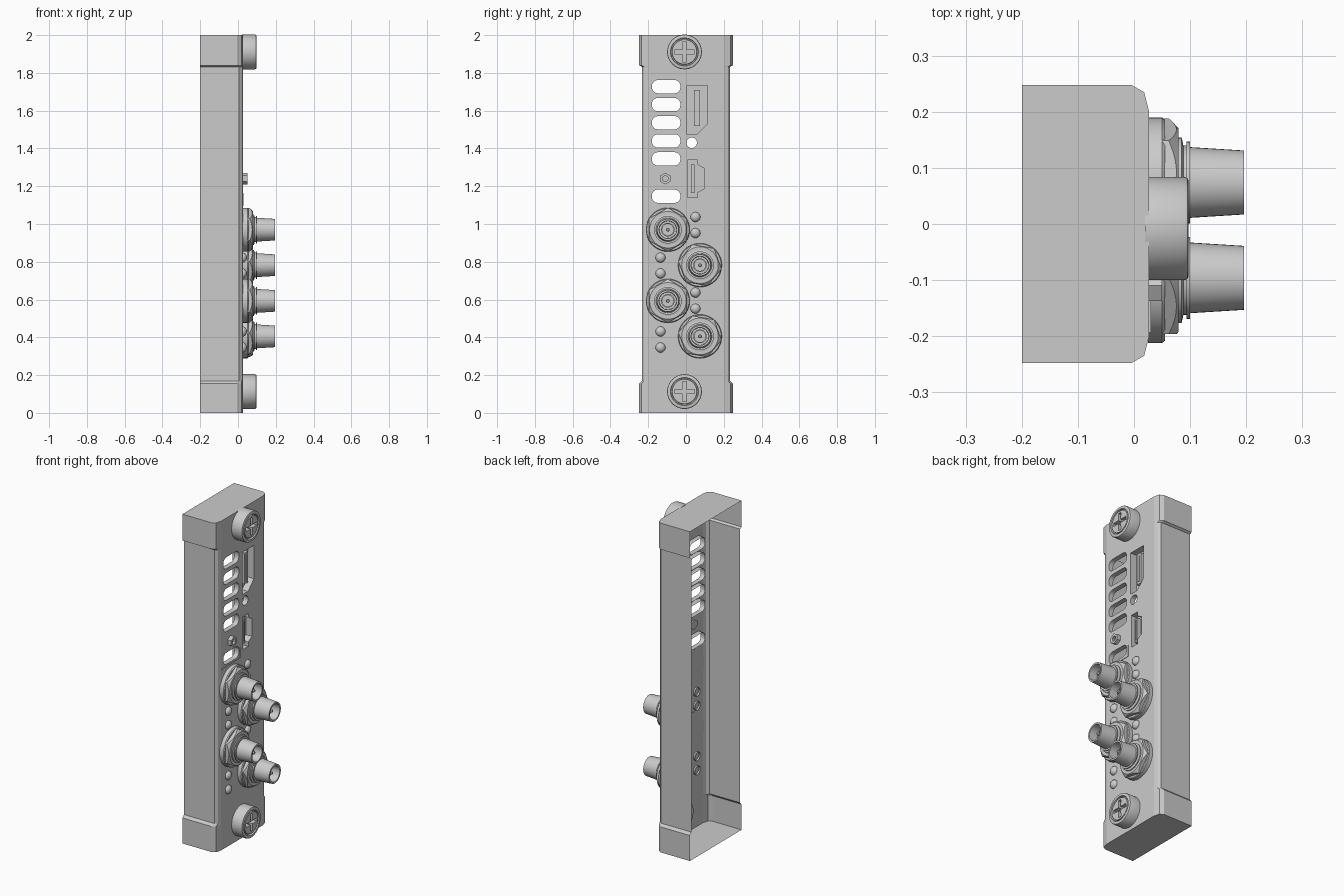
import bpy, bmesh
from math import sin, cos, pi, radians
from mathutils import Vector

if "Cube" in bpy.data.objects:
    bpy.data.objects.remove(bpy.data.objects["Cube"])

FX = 0.027  # x of the front panel


def finish(name, bm, recalc=True, smooth=True):
    bmesh.ops.remove_doubles(bm, verts=bm.verts, dist=1e-5)
    if recalc:
        bmesh.ops.recalc_face_normals(bm, faces=bm.faces)
    me = bpy.data.meshes.new(name)
    bm.to_mesh(me)
    bm.free()
    ob = bpy.data.objects.new(name, me)
    bpy.context.collection.objects.link(ob)
    return shade(ob) if smooth else ob


def shade(ob):
    bpy.ops.object.select_all(action='DESELECT')
    ob.select_set(True)
    bpy.context.view_layer.objects.active = ob
    bpy.ops.object.shade_smooth_by_angle(angle=radians(30))
    return ob


def lathe(name, prof, y=0, z=0, n=40):
    """Revolve (x, radius) points around the x axis."""
    bm = bmesh.new()
    rings = [[bm.verts.new((x, r * sin(2 * pi * i / n), r * cos(2 * pi * i / n)))
              for i in range(n)] for x, r in prof]
    for a, b in zip(rings, rings[1:]):
        for i in range(n):
            j = (i + 1) % n
            bm.faces.new((a[i], a[j], b[j], b[i]))
    ob = finish(name, bm)
    ob.location = (0, y, z)
    return ob


def prism(name, pts, x0, x1, back=True, front=True):
    """Extrude a (y, z) outline along x, with optional end faces."""
    bm = bmesh.new()
    a = [bm.verts.new((x0, *p)) for p in pts]
    b = [bm.verts.new((x1, *p)) for p in pts]
    for i in range(len(pts)):
        j = (i + 1) % len(pts)
        bm.faces.new((a[i], a[j], b[j], b[i]))
    if back:
        bm.faces.new(a)
    if front:
        bm.faces.new(b)
    return finish(name, bm)


def sheet(name, loops, x):
    """Flat sheet facing +x: first loop outer, the rest are holes."""
    bm = bmesh.new()
    for pts in loops:
        vs = [bm.verts.new((x, *p)) for p in pts]
        for i in range(len(vs)):
            bm.edges.new((vs[i - 1], vs[i]))
    bmesh.ops.triangle_fill(bm, use_beauty=True, edges=bm.edges[:], normal=Vector((1, 0, 0)))
    return finish(name, bm, smooth=False)


def rect(y0, y1, z0, z1):
    return [(y0, z0), (y1, z0), (y1, z1), (y0, z1)]


def round_rect(y0, y1, z0, z1, r, n=6):
    pts = []
    for k, (cy, cz) in enumerate([(y1 - r, z1 - r), (y0 + r, z1 - r), (y0 + r, z0 + r), (y1 - r, z0 + r)]):
        for i in range(n + 1):
            a = pi / 2 * (k + i / n)
            pts.append((cy + r * cos(a), cz + r * sin(a)))
    return pts


def circle(y, z, r, n=24):
    return [(y + r * cos(2 * pi * i / n), z + r * sin(2 * pi * i / n)) for i in range(n)]


def boolean(ob, cutter, op):
    m = ob.modifiers.new("cut", 'BOOLEAN')
    m.object, m.operation, m.solver = cutter, op, 'EXACT'
    bpy.context.view_layer.update()
    me = bpy.data.meshes.new_from_object(ob.evaluated_get(bpy.context.evaluated_depsgraph_get()))
    ob.modifiers.clear()
    ob.data = me
    bpy.data.objects.remove(cutter)
    return shade(ob)


# Housing: open-backed shell with wider end caps
half_cap = [(-0.2, 0.248), (-0.005, 0.248), (0.018, 0.235), (FX, 0.2)]
half_mid = [(-0.2, 0.234), (0.005, 0.234), (0.02, 0.222), (FX, 0.2)]
bm = bmesh.new()
rings = []
for z, half in [(0, half_cap), (0.155, half_cap), (0.17, half_mid),
                (1.832, half_mid), (1.84, half_cap), (2, half_cap)]:
    full = half + [(x, -y) for x, y in reversed(half)]
    rings.append([bm.verts.new((x, y, z)) for x, y in full])
for a, b in zip(rings, rings[1:]):
    for i in (0, 1, 2, 4, 5, 6):
        bm.faces.new((a[i + 1], a[i], b[i], b[i + 1]))
bm.faces.new(rings[0])
bm.faces.new(rings[-1][::-1])
finish("housing_shell", bm, recalc=False, smooth=False)

# Front panel with its openings
slots = [round_rect(-0.18, -0.03, z - 0.035, z + 0.035, 0.03)
         for z in (1.727, 1.632, 1.536, 1.44, 1.345, 1.147)]
hole = circle(0.03, 1.43, 0.028)
big_port = [(0.004, 1.733), (0.004, 1.475), (0.058, 1.475), (0.114, 1.53), (0.114, 1.733)]
small_port = [(0.009, 1.34), (0.009, 1.14), (0.06, 1.14), (0.06, 1.167), (0.095, 1.187),
              (0.095, 1.295), (0.06, 1.315), (0.06, 1.34)]
sheet("front_panel", [rect(-0.2, 0.2, 0, 2)] + slots + [hole, big_port, small_port], FX)
for s in slots + [hole]:
    prism("opening_wall", s, FX - 0.03, FX, back=False, front=False)

# Recessed sockets with a tongue inside each
for name, port, box in (("large_socket", big_port, (0.042, 0.075, 1.52, 1.71)),
                        ("small_socket", small_port, (0.027, 0.045, 1.165, 1.315))):
    y0, y1, z0, z1 = box
    prism(name + "_wall", port, FX - 0.04, FX, back=False, front=False)
    sheet(name + "_floor", [port], FX - 0.04)
    prism(name + "_tongue", rect(*box), FX - 0.04, FX - 0.012)
    ym = (y0 + y1) / 2
    prism(name + "_contact", rect(ym - 0.004, ym + 0.004, z0 + 0.015, z1 - 0.015), FX - 0.02, FX - 0.009)

# Small hex standoff and thin edge trim under the vents
lathe("hex_standoff", [(0.02, 0), (0.02, 0.031), (0.05, 0.031), (0.05, 0.016), (0.035, 0.016), (0.035, 0)],
      -0.11, 1.24, 6)
prism("trim_strip", rect(-0.193, -0.014, 1.094, 1.101), FX - 0.002, FX + 0.003)
prism("trim_strip_side", rect(-0.021, -0.014, 1.101, 1.165), FX - 0.002, FX + 0.003)

# Threaded round connectors, alternating left and right
for i, (y, z) in enumerate([(-0.096, 0.97), (0.074, 0.782), (-0.096, 0.593), (0.074, 0.405)]):
    lathe("connector_washer", [(0.025, 0), (0.025, 0.116), (0.05, 0.116), (0.055, 0.112), (0.055, 0)], y, z)
    nut = lathe("connector_nut", [(0.05, 0), (0.05, 0.116), (0.079, 0.116), (0.079, 0)], y, z, 6)
    nut.rotation_euler.x = radians(20 * (i % 2))
    cone = lathe("nut_chamfer", [(0.04, 0), (0.04, 0.125), (0.06, 0.118), (0.085, 0.09), (0.085, 0)], y, z, 48)
    cone.hide_render = True
    boolean(nut, cone, 'INTERSECT')
    lathe("connector_barrel",
          [(0.07, 0), (0.07, 0.08), (0.085, 0.08), (0.088, 0.066), (0.094, 0.066), (0.094, 0.073),
           (0.1, 0.073), (0.1, 0.063), (0.196, 0.057), (0.196, 0.047), (0.125, 0.045), (0.125, 0)], y, z)
    lathe("connector_insert", [(0.12, 0.036), (0.15, 0.036), (0.15, 0.03), (0.12, 0.03)], y, z)
    lathe("connector_pin", [(0.12, 0.01), (0.175, 0.01), (0.18, 0.006), (0.18, 0)], y, z, 16)

# Indicator domes in pairs beside each connector
for y, zs in ((0.05, (1.037, 0.952, 0.637, 0.552)), (-0.135, (0.822, 0.738, 0.431, 0.346))):
    for z in zs:
        dome = [(FX - 0.01, 0.026)] + [(FX + 0.02 * sin(a * pi / 12), 0.026 * cos(a * pi / 12)) for a in range(7)]
        lathe("indicator_dome", dome, y, z, 24)

# Mounting screws with a ring groove and cross recess
a, w = 0.053, 0.01
plus = [(w, a), (-w, a), (-w, w), (-a, w), (-a, -w), (-w, -w), (-w, -a), (w, -a), (w, -w), (a, -w), (a, w), (w, w)]
for z in (1.911, 0.113):
    screw = lathe("mounting_screw",
                  [(0.02, 0), (0.02, 0.092), (0.09, 0.092), (0.095, 0.09), (0.097, 0.086), (0.097, 0.074),
                   (0.085, 0.072), (0.085, 0.067), (0.095, 0.065), (0.096, 0)], -0.008, z, 48)
    cross = prism("cross_cutter", [(y - 0.008, q + z) for y, q in plus], 0.07, 0.12)
    cross.hide_render = True
    boolean(screw, cross, 'DIFFERENCE')
